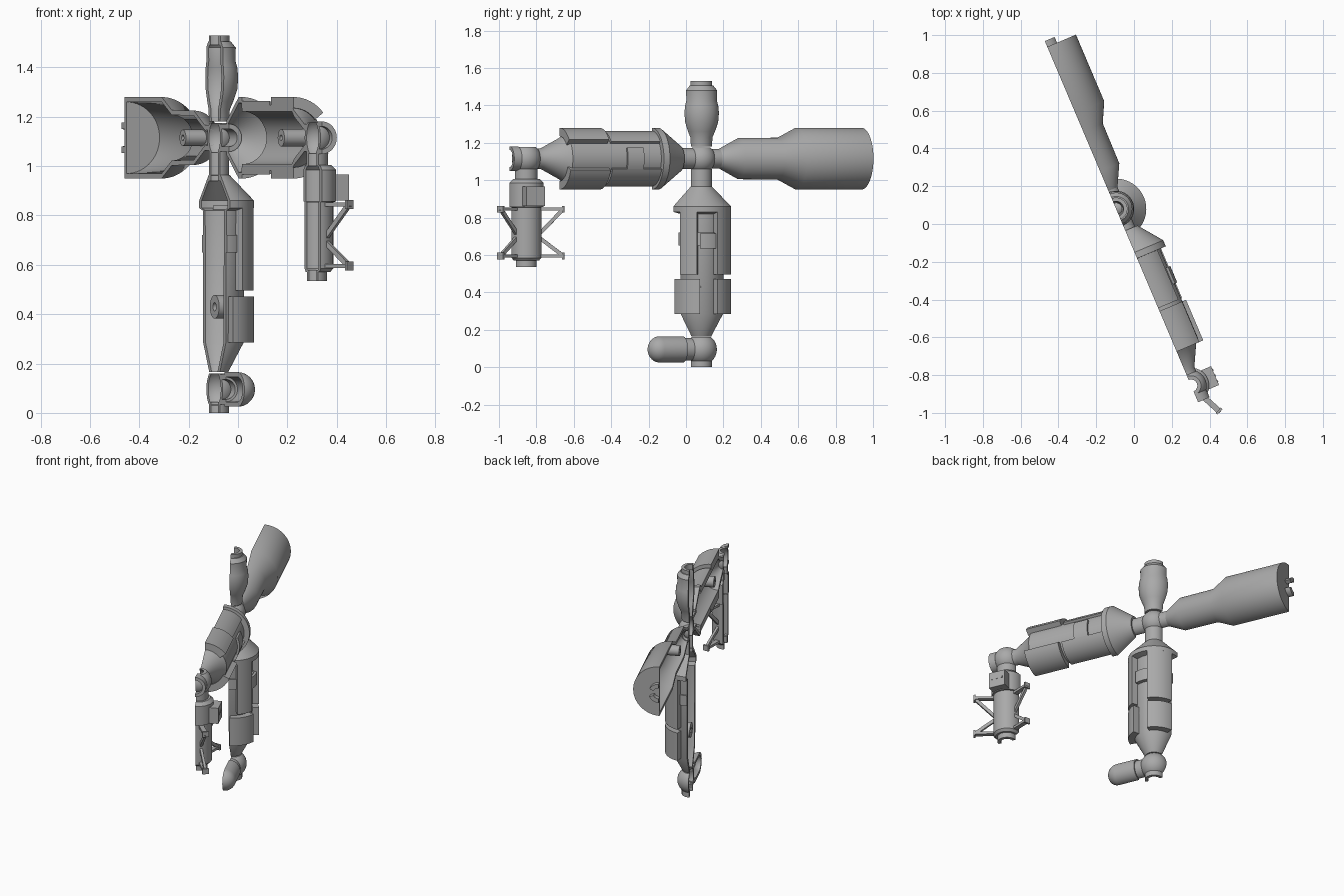
import bpy, bmesh
from math import sin, cos, pi, radians
from mathutils import Vector, Matrix

if "Cube" in bpy.data.objects:
    bpy.data.objects.remove(bpy.data.objects["Cube"])

GREY = bpy.data.materials.new("station_grey")
GREY.use_nodes = True
GREY.diffuse_color = (0.4, 0.4, 0.4, 1)
GREY.node_tree.nodes["Principled BSDF"].inputs["Base Color"].default_value = (0.4, 0.4, 0.4, 1)

# Directions: U along the long arms, N out of the flat cut side, Z up
TILT = radians(23)
U = Vector((sin(TILT), -cos(TILT), 0))
N = Vector((cos(TILT), sin(TILT), 0))
Z = Vector((0, 0, 1))
AXIS = Vector((-0.095, 0.08, 0))      # main vertical axis
HUB = AXIS + Z * 1.115                # centre of the cross
POD = AXIS + U * 1.017                # axis of the hanging pod


def finish(name, bm):
    bmesh.ops.remove_doubles(bm, verts=bm.verts, dist=1e-5)
    bmesh.ops.recalc_face_normals(bm, faces=bm.faces)
    mesh = bpy.data.meshes.new(name)
    bm.to_mesh(mesh)
    bm.free()
    ob = bpy.data.objects.new(name, mesh)
    bpy.context.collection.objects.link(ob)
    mesh.materials.append(GREY)
    bpy.ops.object.select_all(action='DESELECT')
    ob.select_set(True)
    bpy.context.view_layer.objects.active = ob
    bpy.ops.object.shade_smooth_by_angle(angle=radians(30))
    return ob


def sweep(name, loop, centre, axis, start=-90, end=90):
    """Sweep a closed (along, radius) loop round an axis; angle 0 points along N."""
    side = -U if axis == Z else Z
    steps = max(2, int((end - start) / 6))
    bm = bmesh.new()
    rings = []
    for i in range(steps + 1):
        a = radians(start + (end - start) * i / steps)
        out = N * cos(a) + side * sin(a)
        rings.append([bm.verts.new(centre + axis * t + out * r) for t, r in loop])
    n = len(loop)
    for ra, rb in zip(rings, rings[1:]):
        for j in range(n):
            k = (j + 1) % n
            if loop[j][1] > 0 or loop[k][1] > 0:
                bm.faces.new((ra[j], ra[k], rb[k], rb[j]))
    bm.faces.new(rings[0])
    bm.faces.new(rings[-1])
    return finish(name, bm)


def shell(name, profile, centre, axis, wall=0.025, cap=False):
    """Half of a hollow turned body; cap closes its last end."""
    inner = [(t, r - wall) for t, r in profile]
    outer = list(profile)
    if cap:
        t, r = profile[-1]
        t2 = t - wall if t > profile[0][0] else t + wall
        inner[-1] = (t2, r - wall)
        outer.append((t, 0))
        inner.append((t2, 0))
    return sweep(name, outer + inner[::-1], centre, axis)


def ball(name, centre, radius, wall=0.02):
    angles = [radians(40 + 100 * i / 12) for i in range(13)]
    return shell(name, [(-radius * cos(a), radius * sin(a)) for a in angles], centre, Z, wall)


def panel(name, t0, t1, r0, r1, centre, axis, start, end):
    return sweep(name, [(t0, r0), (t0, r1), (t1, r1), (t1, r0)], centre, axis, start, end)


def box(name, centre, x, y, size):
    """Box with its own x and y directions."""
    x, y = x.normalized(), y.normalized()
    rot = Matrix((x, y, x.cross(y))).transposed().to_4x4()
    bm = bmesh.new()
    bmesh.ops.create_cube(bm, size=1, matrix=Matrix.Translation(centre) @ rot @ Matrix.Diagonal((*size, 1)))
    return finish(name, bm)


def bar(name, a, b, width, thick):
    d = b - a
    return box(name, (a + b) / 2, d, d.cross(Z), (d.length, thick, width))


def post(name, base, length, radius):
    """Hollow screw post standing inside a shell, along N."""
    bm = bmesh.new()
    rings = []
    for t, r in ((0, radius), (length, radius), (length, radius * 0.35), (0, radius * 0.35)):
        rings.append([bm.verts.new(base + N * t + (U * cos(a) + Z * sin(a)) * r)
                      for a in [2 * pi * i / 24 for i in range(24)]])
    for ra, rb in zip(rings, rings[1:] + rings[:1]):
        for j in range(24):
            k = (j + 1) % 24
            bm.faces.new((ra[j], ra[k], rb[k], rb[j]))
    return finish(name, bm)


# Central hub and its necks
ball("central_hub", HUB, 0.078)
shell("lower_neck", [(0.94, 0.058), (1.06, 0.058)], AXIS, Z, 0.02)
shell("front_neck", [(0.05, 0.056), (0.15, 0.056)], HUB, U, 0.02)
shell("back_neck", [(-0.05, 0.052), (-0.11, 0.052)], HUB, U, 0.02)

# Upper tower
shell("upper_tower", [(1.18, 0.058), (1.23, 0.062), (1.26, 0.075), (1.31, 0.092), (1.36, 0.096),
                      (1.40, 0.092), (1.425, 0.085), (1.48, 0.086), (1.505, 0.066)], AXIS, Z)
shell("top_port", [(1.49, 0.06), (1.53, 0.06)], AXIS, Z, 0.02)

# Large back module
shell("back_module", [(-0.09, 0.045), (-0.215, 0.11), (-0.444, 0.112), (-0.549, 0.165),
                      (-0.932, 0.165)], HUB, U, 0.02, cap=True)
for start, end in ((-90, -25), (25, 90)):
    panel("back_port", -0.925, -0.965, 0.035, 0.062, HUB, U, start, end)
post("back_post", HUB - U * 0.33, 0.1, 0.033)

# Front module with stepped side panels
shell("front_module", [(0.125, 0.07), (0.25, 0.165), (0.285, 0.165), (0.286, 0.132), (0.80, 0.132),
                       (0.825, 0.11), (0.932, 0.055), (0.96, 0.055)], HUB, U)
for start, end in ((38, 90), (-90, -22)):
    panel("front_long_panel", 0.28, 0.571, 0.12, 0.148, HUB, U, start, end)
    panel("front_short_panel", 0.588, 0.821, 0.12, 0.165, HUB, U, start, end)
panel("front_hatch", 0.39, 0.485, 0.11, 0.146, HUB, U, -24, 24)
post("front_post", HUB + U * 0.69, 0.12, 0.035)

# Lower module
shell("lower_module", [(0.165, 0.055), (0.285, 0.118), (0.82, 0.122), (0.83, 0.16), (0.86, 0.16),
                       (0.965, 0.06)], AXIS, Z)
for start, end in ((-68, -31), (11, 70)):
    panel("lower_long_panel", 0.495, 0.84, 0.11, 0.16, AXIS, Z, start, end)
for start, end in ((-85, -25), (11, 70)):
    panel("lower_short_panel", 0.285, 0.472, 0.11, 0.16, AXIS, Z, start, end)
panel("lower_band", 0.65, 0.72, 0.11, 0.13, AXIS, Z, -90, 90)
panel("lower_hatch", 0.635, 0.715, 0.11, 0.146, AXIS, Z, -25, 20)
post("lower_post", AXIS + Z * 0.43, 0.11, 0.048)

# Bottom hub, port and rounded capsule
FOOT = AXIS + Z * 0.095
ball("bottom_hub", FOOT, 0.085)
shell("bottom_port", [(0, 0.058), (0.045, 0.058)], AXIS, Z, 0.02)
shell("capsule_neck", [(0.05, 0.06), (0.12, 0.06)], FOOT, U, 0.02)
nose = [(0.24 + 0.07 * sin(radians(a)), 0.07 * cos(radians(a))) for a in range(0, 81, 10)]
core = [(0.24 + 0.05 * sin(radians(a)), 0.05 * cos(radians(a))) for a in range(80, -1, -10)]
sweep("capsule", [(0.105, 0.07)] + nose + [(0.31, 0), (0.29, 0)] + core + [(0.105, 0.05)], FOOT, U)

# Hanging pod at the front end
ball("front_hub", POD + Z * 1.115, 0.082)
shell("front_port", [(0.05, 0.066), (0.095, 0.066)], POD + Z * 1.115, U, 0.02)
shell("pod_neck", [(1.0, 0.062), (1.06, 0.062)], POD, Z, 0.02)
shell("pod_body", [(0.57, 0.07), (0.585, 0.084), (0.855, 0.084), (0.856, 0.095), (0.985, 0.095),
                   (1.005, 0.075)], POD, Z)
shell("pod_port", [(0.535, 0.058), (0.58, 0.058)], POD, Z, 0.02)
box("pod_equipment_box", POD + N * 0.105 + Z * 0.913, N, U, (0.065, 0.108, 0.105))
for i in (-1, 0, 1):
    box("box_stud", POD + N * 0.138 + U * i * 0.032 + Z * 0.92, N, U, (0.006, 0.012, 0.012))

# Pod brackets: an arm, a brace and a tip pad at each corner
for side in (-1, 1):
    out = N * 0.42 + U * side * 0.907
    for level, brace in ((0.845, 0.715), (0.595, 0.69)):
        tip = POD + out * 0.2 + Z * level
        bar("bracket_arm", POD + out * 0.07 + Z * level, tip, 0.016, 0.03)
        bar("bracket_brace", POD + out * 0.075 + Z * brace, tip, 0.02, 0.016)
        box("bracket_pad", tip, out, Z, (0.012, 0.036, 0.04))
